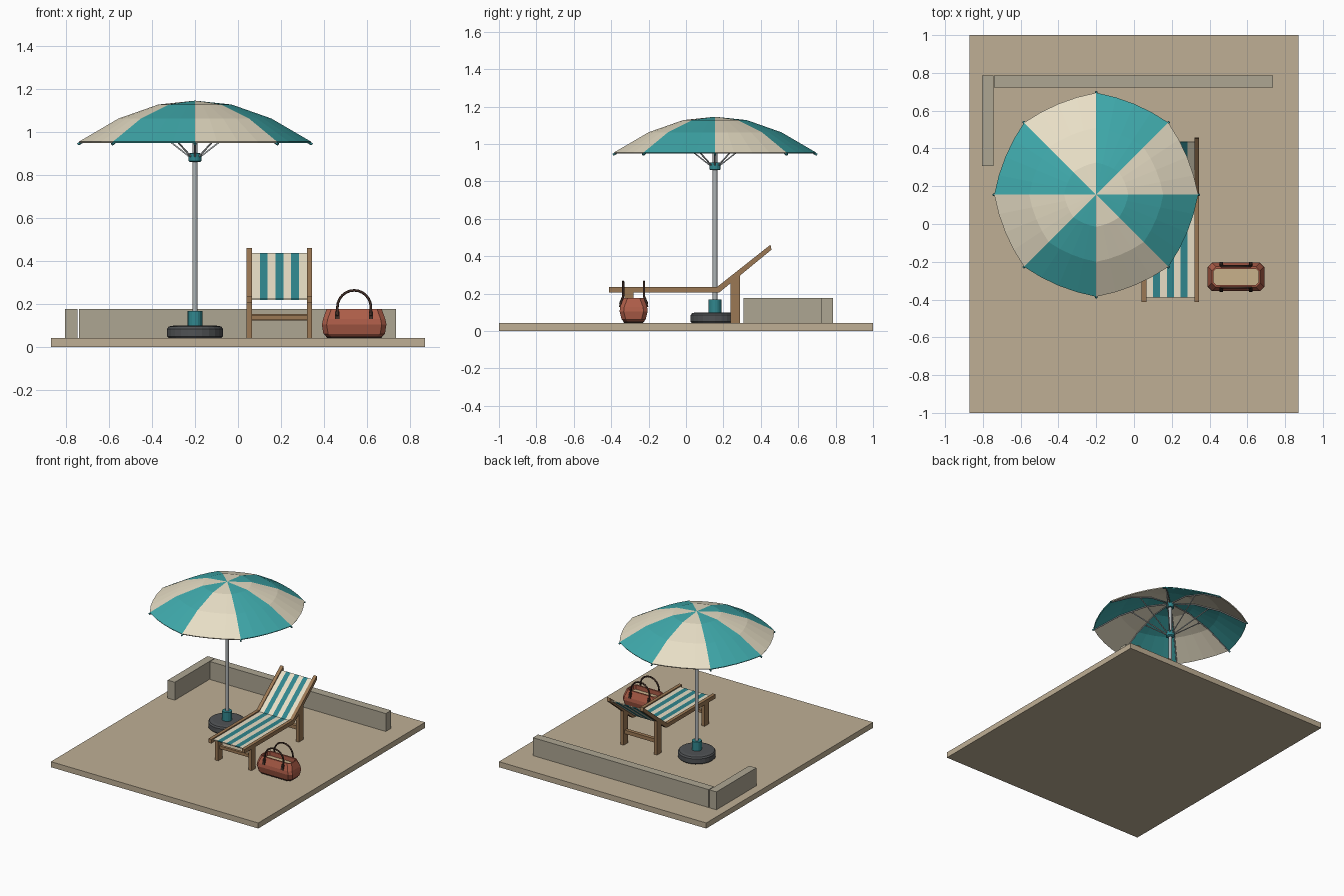
import bpy, bmesh, math
from mathutils import Vector

if "Cube" in bpy.data.objects:
    bpy.data.objects.remove(bpy.data.objects["Cube"])


def mat(name, r, g, b):
    m = bpy.data.materials.new(name)
    m.diffuse_color = (r, g, b, 1)
    m.use_nodes = True
    m.node_tree.nodes["Principled BSDF"].inputs["Base Color"].default_value = m.diffuse_color
    return m


SAND = mat("sand", .52, .43, .30)
STONE = mat("stone", .42, .38, .29)
TEAL = mat("teal", .05, .40, .41)
DEEP = mat("deep_teal", .03, .24, .27)
CREAM = mat("cream", .80, .73, .56)
WOOD = mat("wood", .33, .19, .09)
METAL = mat("metal", .42, .45, .46)
DARK = mat("dark_grey", .08, .085, .09)
RUST = mat("rust", .42, .11, .065)
BROWN = mat("dark_brown", .05, .025, .018)
LINING = mat("lining", .58, .44, .26)


def make(name, verts, faces, *mats):
    me = bpy.data.meshes.new(name)
    me.from_pydata([tuple(v) for v in verts], [], faces)
    bm = bmesh.new()
    bm.from_mesh(me)
    bmesh.ops.recalc_face_normals(bm, faces=bm.faces)
    bm.to_mesh(me)
    bm.free()
    for m in mats:
        me.materials.append(m)
    ob = bpy.data.objects.new(name, me)
    bpy.context.collection.objects.link(ob)
    return ob


def prism(name, yz, x0, x1, m):
    """Side profile in y, z extruded along x."""
    n = len(yz)
    v = [(x, y, z) for x in (x0, x1) for y, z in yz]
    f = [tuple(range(n)), tuple(range(2 * n - 1, n - 1, -1))]
    f += [(i, (i + 1) % n, n + (i + 1) % n, n + i) for i in range(n)]
    return make(name, v, f, m)


def box(name, x0, x1, y0, y1, z0, z1, m):
    return prism(name, [(y0, z0), (y1, z0), (y1, z1), (y0, z1)], x0, x1, m)


def loft(name, rings, m, cap_top=True):
    n = len(rings[0])
    v = [p for r in rings for p in r]
    f = [(k * n + i, k * n + (i + 1) % n, (k + 1) * n + (i + 1) % n, (k + 1) * n + i)
         for k in range(len(rings) - 1) for i in range(n)]
    f.append(tuple(range(n)))
    if cap_top:
        f.append(tuple(range(len(v) - n, len(v))))
    return make(name, v, f, m)


def lathe(name, cx, cy, prof, n, m):
    return loft(name, [[(cx + r * math.cos(2 * math.pi * i / n), cy + r * math.sin(2 * math.pi * i / n), z)
                        for i in range(n)] for r, z in prof], m)


def tube(name, pts, r, m, res=1):
    cu = bpy.data.curves.new(name, 'CURVE')
    cu.dimensions = '3D'
    cu.bevel_depth, cu.bevel_resolution, cu.use_fill_caps = r, res, True
    s = cu.splines.new('POLY')
    s.points.add(len(pts) - 1)
    for p, co in zip(s.points, pts):
        p.co = (*co, 1)
    cu.materials.append(m)
    ob = bpy.data.objects.new(name, cu)
    bpy.context.collection.objects.link(ob)
    return ob


# ground slab and low walls
box("ground_slab", -.87, .87, -1, 1, 0, .042, SAND)
box("back_wall", -.74, .735, .722, .785, .042, .178, STONE)
box("side_wall", -.805, -.745, .307, .785, .042, .178, STONE)

# parasol stand
UX, UY = -.2, .155
lathe("parasol_base", UX, UY, [(.122, .042), (.13, .05), (.13, .085), (.122, .096), (.1, .1)], 24, DARK)
lathe("base_collar", UX, UY, [(.034, .098), (.034, .168)], 16, DEEP)
pole = lathe("parasol_pole", UX, UY, [(.0125, .16), (.0125, 1.13)], 16, METAL)
pole.data.shade_smooth()
pole.data.polygons[-1].use_smooth = pole.data.polygons[-2].use_smooth = False
lathe("sliding_hub", UX, UY, [(.022, .86), (.03, .865), (.03, .9), (.022, .902)], 16, DEEP)
lathe("top_hub", UX, UY, [(.026, 1.095), (.026, 1.13)], 16, DEEP)

# canopy: eight panels with bowed rims
PROF = [(.17, 1.128), (.355, 1.063), (.54, .955)]
SEG = 4
N = 8 * SEG
verts = [(UX, UY, 1.146)]
for k, (r, z) in enumerate(PROF):
    for i in range(N):
        t = (i % SEG) / SEG
        bow = 4 * t * (1 - t)
        rr = r * (1 - .035 * bow)
        a = 2 * math.pi * i / N
        verts.append((UX + rr * math.cos(a), UY + rr * math.sin(a), z))
faces = [(0, 1 + i, 1 + (i + 1) % N) for i in range(N)]
faces += [(1 + k * N + i, 1 + (k + 1) * N + i, 1 + (k + 1) * N + (i + 1) % N, 1 + k * N + (i + 1) % N)
          for k in range(2) for i in range(N)]
canopy = make("canopy", verts, faces, CREAM, TEAL)
if canopy.data.polygons[0].normal.z < 0:
    canopy.data.flip_normals()
for j, p in enumerate(canopy.data.polygons):
    p.material_index = (j % N) // SEG % 2
sol = canopy.modifiers.new("thickness", 'SOLIDIFY')
sol.thickness, sol.offset = .008, -1

# ribs, struts and rib tips
for k in range(8):
    a = math.pi / 4 * k
    c, s = math.cos(a), math.sin(a)

    def at(r, z):
        return (UX + r * c, UY + r * s, z)
    tube("rib", [at(.02, 1.126)] + [at(r, z - .013) for r, z in PROF], .004, METAL)
    tube("strut", [at(.025, .885), at(.275, 1.08)], .004, METAL)
    tube("rib_tip", [at(.53, .951), at(.546, .943)], .006, DEEP)

# lounger frame
for x0, x1 in ((.04, .065), (.32, .345)):
    box("seat_rail", x0, x1, -.412, .17, .205, .235, WOOD)
    prism("back_rail", [(.165, .205), (.18, .208), (.457, .435), (.452, .462), (.165, .235)], x0, x1, WOOD)
    box("front_leg", x0, x1, -.33, -.28, .042, .206, WOOD)
    prism("rear_leg", [(.237, .042), (.29, .042), (.29, .302), (.237, .262)], x0, x1, WOOD)
box("rear_crossbar", .065, .32, .25, .278, .125, .153, WOOD)
box("front_crossbar", .065, .32, -.315, -.295, .128, .15, WOOD)

# striped fabric on seat and backrest
w = (.32 - .065) / 7
for i in range(7):
    x = .065 + i * w
    m = DEEP if i % 2 else CREAM
    box("seat_stripe", x, x + w, -.388, .165, .22, .227, m)
    prism("back_stripe", [(.165, .22), (.438, .432), (.434, .438), (.163, .227)], x, x + w, m)

# bag body: chamfered rectangular rings
BX, BY = .54, -.28


def ring(hx, hy, z, ch=.022):
    q = [(hx, hy - ch), (hx - ch, hy), (ch - hx, hy), (-hx, hy - ch)]
    q += [(-x, -y) for x, y in q]
    return [(BX + x, BY + y, z) for x, y in q]


loft("bag_body", [ring(.122, .045, .043), ring(.143, .064, .062), ring(.15, .075, .105), ring(.145, .072, .13),
                  ring(.128, .054, .178), ring(.118, .042, .178, .012), ring(.118, .042, .14, .012)], RUST, False)
loft("bag_lining", [ring(.118, .042, .138, .012), ring(.118, .042, .146, .012)], LINING)
loft("bag_bottom", [ring(.124, .047, .042), ring(.134, .057, .05)], BROWN)

# bag handles with mounts
for sy in (-1, 1):
    y = BY + sy * .056
    arc = [(BX + .078 * math.cos(math.pi * i / 12), y, .185 + .079 * math.sin(math.pi * i / 12)) for i in range(13)]
    low = [(BX + .078, BY + sy * .073, .145), (BX - .078, BY + sy * .073, .145)]
    tube("bag_handle", [low[0]] + arc + [low[1]], .006, BROWN, 2)
    for sx in (-1, 1):
        x = BX + sx * .078
        prism("handle_mount", [(BY + sy * .068, .13), (BY + sy * .079, .13), (BY + sy * .068, .165),
                               (BY + sy * .057, .165)], x - .01, x + .01, BROWN)
